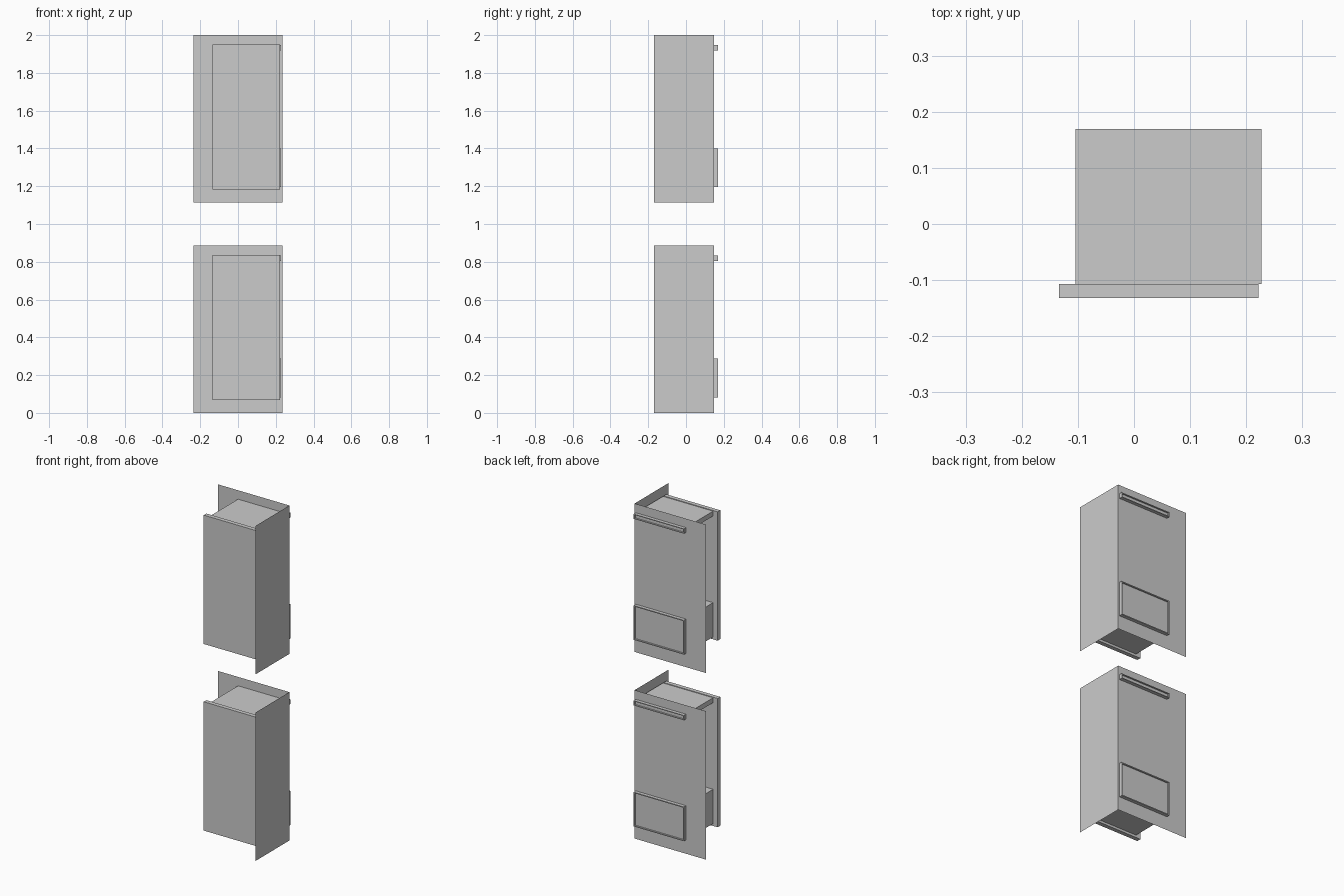
import bpy, bmesh
from mathutils import Vector

if "Cube" in bpy.data.objects:
    bpy.data.objects.remove(bpy.data.objects["Cube"])


def make_object(name, bm):
    bmesh.ops.recalc_face_normals(bm, faces=bm.faces)
    mesh = bpy.data.meshes.new(name)
    bm.to_mesh(mesh)
    bm.free()
    obj = bpy.data.objects.new(name, mesh)
    bpy.context.collection.objects.link(obj)
    return obj


def block(name, lo, hi, rim=0.0, recess=0.0):
    """Box between two corners, optionally with a recessed rear end."""
    bm = bmesh.new()
    bmesh.ops.create_cube(bm, size=1)
    lo, hi = Vector(lo), Vector(hi)
    for v in bm.verts:
        v.co = [(lo[i] + hi[i]) / 2 + v.co[i] * (hi[i] - lo[i]) for i in range(3)]
    if rim:
        bm.normal_update()
        rear = [f for f in bm.faces if f.normal.y > 0.9]
        bmesh.ops.inset_region(bm, faces=rear, thickness=rim)
        inner = bmesh.ops.inset_region(bm, faces=rear, thickness=0.0005)
        for v in rear[0].verts:
            v.co.y -= recess
    return make_object(name, bm)


def corner_sheet(name, path, z0, height):
    """Thin L-shaped sheet: rear wall and right wall."""
    bm = bmesh.new()
    low = [bm.verts.new((x, y, z0)) for x, y in path]
    top = [bm.verts.new((x, y, z0 + height)) for x, y in path]
    for i in range(len(path) - 1):
        bm.faces.new((low[i], low[i + 1], top[i + 1], top[i]))
    return make_object(name, bm)


# two identical units, one above the other
for label, z in (("lower", 0.0), ("upper", 1.114)):
    # rear and right wall sheets
    corner_sheet(label + "_wall_sheet",
                 [(-0.235, 0.149), (0.235, 0.149), (0.235, -0.169)], z, 0.886)
    # front door panel
    block(label + "_front_panel", (-0.134, -0.132, z + 0.068), (0.222, -0.107, z + 0.837))
    # top shelf, passing through the rear wall
    block(label + "_top_shelf", (-0.104, -0.107, z + 0.804), (0.227, 0.169, z + 0.833),
          0.006, 0.008)
    # bottom drawer, passing through the rear wall
    block(label + "_bottom_drawer", (-0.104, -0.107, z + 0.082), (0.227, 0.169, z + 0.287),
          0.008, 0.008)

# smooth shading that keeps the sharp edges
bpy.ops.object.select_all(action='DESELECT')
for obj in bpy.data.objects:
    obj.select_set(True)
    bpy.context.view_layer.objects.active = obj
bpy.ops.object.shade_smooth_by_angle()
